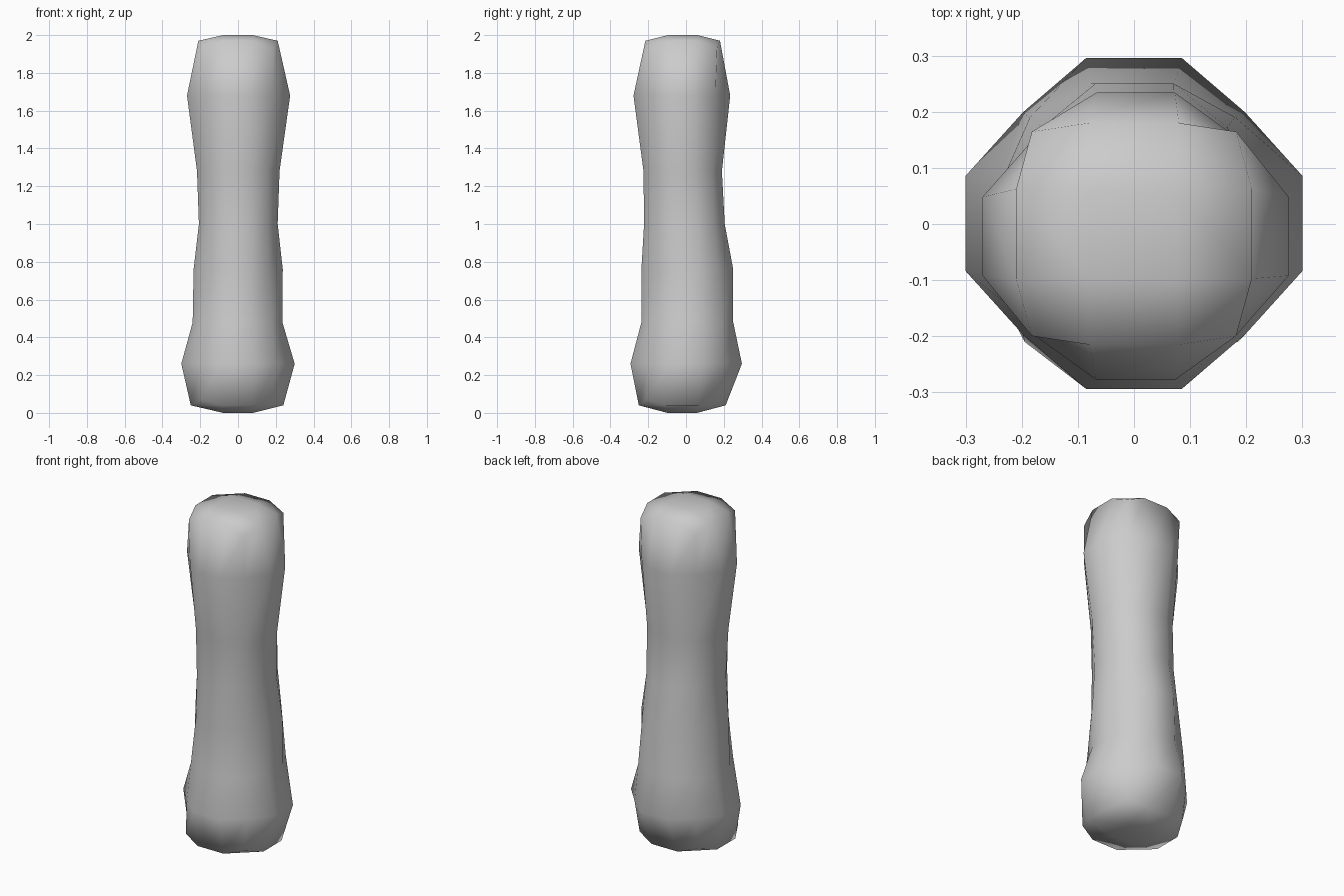
import bpy, bmesh

if "Cube" in bpy.data.objects:
    bpy.data.objects.remove(bpy.data.objects["Cube"])

# ring profile: height, x min, x max, y min, y max, corner half-width, half-width of flat side
RINGS = [
    (0.04, -0.25, 0.24, -0.25, 0.21, 0.19, 0.085),
    (0.26, -0.30, 0.30, -0.294, 0.296, 0.198, 0.085),
    (0.48, -0.24, 0.235, -0.236, 0.25, 0.183, 0.075),
    (0.76, -0.235, 0.237, -0.236, 0.25, 0.165, 0.07),
    (1.00, -0.207, 0.21, -0.222, 0.205, 0.156, 0.07),
    (1.28, -0.217, 0.22, -0.225, 0.19, 0.156, 0.07),
    (1.68, -0.27, 0.276, -0.278, 0.234, 0.178, 0.07),
    (1.97, -0.21, 0.21, -0.215, 0.18, 0.182, 0.08),
]

bm = bmesh.new()


def ring(z, x0, x1, y0, y1, c, a, corner_drop):
    """Twelve-sided rounded-square loop, starting at the front left corner."""
    x, y, cz = (x0 + x1) / 2, (y0 + y1) / 2, z + corner_drop
    pts = [(x - c, y - c, cz), (x - a, y0, z), (x + a, y0, z),
           (x + c, y - c, cz), (x1, y - a, z), (x1, y + a, z),
           (x + c, y + c, cz), (x + a, y1, z), (x - a, y1, z),
           (x - c, y + c, cz), (x0, y + a, z), (x0, y - a, z)]
    return [bm.verts.new(p) for p in pts]


def cap(loop, z, y):
    """Close an end with a small raised centre quad and a border of quads."""
    a = 0.078
    q = [bm.verts.new((sx * a, y + sy * a, z))
         for sx, sy in ((-1, -1), (1, -1), (1, 1), (-1, 1))]
    bm.faces.new(q)
    for i in range(4):
        k = 3 * i
        bm.faces.new((loop[k + 1], loop[k + 2], q[(i + 1) % 4], q[i]))
        bm.faces.new((loop[k - 1], loop[k], loop[k + 1], q[i]))


# shaft with two swollen ends
last = len(RINGS) - 1
drops = {0: 0.03, last: -0.04}
loops = [ring(*r, drops.get(i, 0)) for i, r in enumerate(RINGS)]
for lo, hi in zip(loops, loops[1:]):
    for i in range(12):
        j = (i + 1) % 12
        bm.faces.new((lo[i], lo[j], hi[j], hi[i]))
cap(loops[0], 0.0, -0.02)
cap(loops[-1], 2.0, -0.018)

bmesh.ops.recalc_face_normals(bm, faces=bm.faces)
for f in bm.faces:
    f.smooth = True
mesh = bpy.data.meshes.new("bone_shaft")
bm.to_mesh(mesh)
bm.free()
bpy.context.collection.objects.link(bpy.data.objects.new("bone_shaft", mesh))
